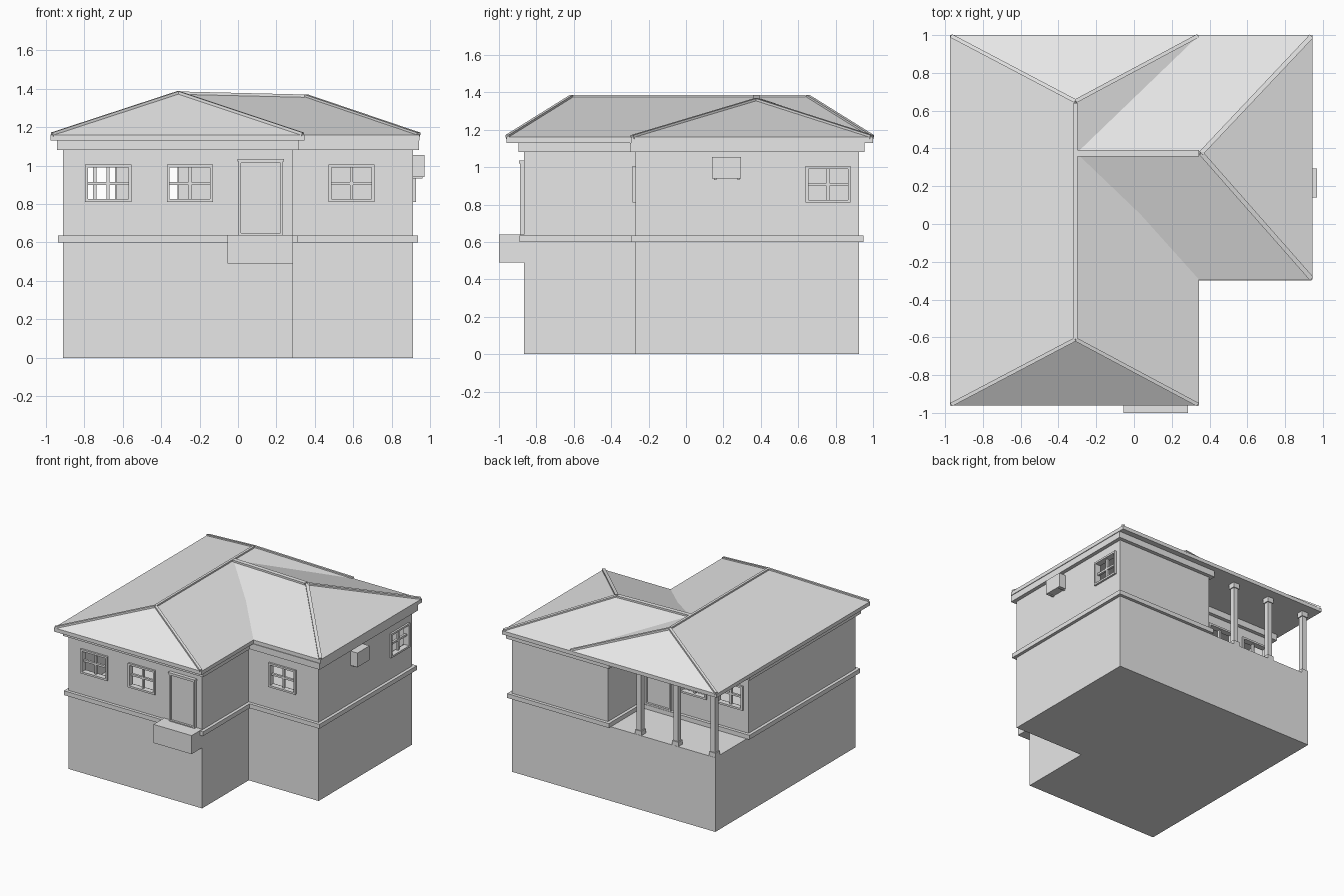
import bpy, bmesh
from mathutils import Vector, Matrix

cube = bpy.data.objects.get("Cube")
if cube:
    bpy.data.objects.remove(cube, do_unlink=True)

grey = bpy.data.materials.new("plain_grey")
grey.use_nodes = True
colour = (0.8, 0.8, 0.8, 1)
grey.diffuse_color = colour
grey.node_tree.nodes["Principled BSDF"].inputs["Base Color"].default_value = colour


def finish(bm, name):
    bmesh.ops.recalc_face_normals(bm, faces=bm.faces)
    mesh = bpy.data.meshes.new(name)
    bm.to_mesh(mesh)
    bm.free()
    mesh.materials.append(grey)
    ob = bpy.data.objects.new(name, mesh)
    bpy.context.scene.collection.objects.link(ob)
    return ob


def add_box(bm, lo, hi, frame=Matrix()):
    lo, hi = Vector(lo), Vector(hi)
    m = frame @ Matrix.Translation((lo + hi) / 2) @ Matrix.Diagonal((*(hi - lo), 1))
    bmesh.ops.create_cube(bm, size=1, matrix=m)


def boxes(name, parts, frame=Matrix()):
    bm = bmesh.new()
    for lo, hi in parts:
        add_box(bm, lo, hi, frame)
    return finish(bm, name)


def offset(poly, d):
    """Grow a right-angled counter-clockwise outline by d."""
    out = []
    for i, p in enumerate(poly):
        a, b, c = Vector(poly[i - 1]), Vector(p), Vector(poly[(i + 1) % len(poly)])
        e, f = (b - a).normalized(), (c - b).normalized()
        out.append(b + d * Vector((e.y + f.y, -e.x - f.x)))
    return out


def prism(name, poly, z0, z1):
    bm = bmesh.new()
    face = bm.faces.new([bm.verts.new((p[0], p[1], z0)) for p in poly])
    ext = bmesh.ops.extrude_face_region(bm, geom=[face], use_keep_orig=True)
    top = [v for v in ext["geom"] if isinstance(v, bmesh.types.BMVert)]
    bmesh.ops.translate(bm, verts=top, vec=(0, 0, z1 - z0))
    return finish(bm, name)


# Outlines: lower storey, and upper storey with the porch notch
W, E, S, N = -0.91, 0.91, -0.865, 0.925
IN_X, IN_Y, PORCH_X, PORCH_Y = 0.285, -0.27, 0.05, 0.5
SOFFIT, EAVE = 1.13, 1.16
lower = [(W, S), (IN_X, S), (IN_X, IN_Y), (E, IN_Y), (E, N), (W, N)]
upper = lower[:5] + [(PORCH_X, N), (PORCH_X, PORCH_Y), (W, PORCH_Y)]

prism("lower_storey", lower, 0, 0.6)
prism("belt_course", offset(upper, 0.025), 0.6, 0.635)
prism("frieze", offset(upper, 0.03), 1.08, SOFFIT)


# Wall frames: local x runs along the wall, local -y points outwards
def wall_frame(x, y, turns):
    return Matrix.Translation((x, y, 0)) @ Matrix.Rotation(turns * 1.5707963, 4, 'Z')


front, wing_front = wall_frame(0, S, 0), wall_frame(0, IN_Y, 0)
side, porch_back = wall_frame(E, 0, 1), wall_frame(0, PORCH_Y, 2)
windows = [
    ("front_window_outer", front, -0.675), ("front_window_inner", front, -0.25),
    ("wing_window", wing_front, 0.59), ("side_window", side, 0.76),
    ("porch_window_outer", porch_back, 0.745), ("porch_window_inner", porch_back, 0.42),
]
HALF, SILL, HEAD = 0.12, 0.81, 1.005

# Hollow upper walls with window openings
outer = [Vector(p) for p in upper]
walls = prism("upper_walls", outer, 0.6, SOFFIT)
room = prism("room_cutter", offset(upper, -0.04), 0.5, SOFFIT + 0.1)
bm = bmesh.new()
for name, frame, u in windows:
    add_box(bm, (u - HALF + 0.01, -0.03, SILL + 0.01), (u + HALF - 0.01, 0.06, HEAD - 0.01), frame)
holes = finish(bm, "window_cutter")
for cutter in (room, holes):
    mod = walls.modifiers.new("cut", 'BOOLEAN')
    mod.operation, mod.solver, mod.object = 'DIFFERENCE', 'EXACT', cutter
bpy.context.view_layer.update()
graph = bpy.context.evaluated_depsgraph_get()
cut_mesh = bpy.data.meshes.new_from_object(walls.evaluated_get(graph))
walls.modifiers.clear()
walls.data = cut_mesh
for cutter in (room, holes):
    bpy.data.objects.remove(cutter, do_unlink=True)


def border(u0, u1, z0, z1, t, y0, y1):
    return [((u0, y0, z0), (u0 + t, y1, z1)), ((u1 - t, y0, z0), (u1, y1, z1)),
            ((u0 + t, y0, z1 - t), (u1 - t, y1, z1)), ((u0 + t, y0, z0), (u1 - t, y1, z0 + t))]


# Window frames with cross bars
for name, frame, u in windows:
    parts = border(u - HALF, u + HALF, SILL, HEAD, 0.015, -0.015, 0.03)
    mid = (SILL + HEAD) / 2
    parts += [((u - 0.008, 0.005, SILL), (u + 0.008, 0.025, HEAD)),
              ((u - HALF, 0.006, mid - 0.008), (u + HALF, 0.024, mid + 0.008))]
    boxes(name, parts, frame)

# Doors
for name, frame, u in (("front_door", front, 0.118), ("porch_door", porch_back, 0.11)):
    parts = border(u - 0.115, u + 0.115, 0.635, 1.025, 0.013, -0.022, 0.01)
    parts += [((u - 0.11, -0.005, 0.64), (u + 0.11, 0.01, 1.02)),
              ((u - 0.12, -0.028, 1.02), (u + 0.12, 0.01, 1.035))]
    boxes(name, parts, frame)

boxes("front_step", [((-0.055, -1.0, 0.49), (IN_X, S + 0.01, 0.64))])

# Wall-mounted air unit with brackets
boxes("air_unit", [((0.14, -0.06, 0.94), (0.295, 0.01, 1.055))]
      + [((y, -0.05, 0.932), (y + 0.012, 0, 0.94)) for y in (0.15, 0.275)], side)

# Porch posts
for i, x in enumerate((-0.882, -0.55, -0.22)):
    y = N - 0.03
    boxes(f"porch_post_{i + 1}", [
        ((x - r, y - r, z0), (x + r, y + r, z1))
        for r, z0, z1 in ((0.028, 0.6, 0.635), (0.02, 0.635, 1.09), (0.028, 1.09, SOFFIT))])


# Hipped roofs: vertical fascia below, slopes up to a ridge
def hip_roof(name, corners, ridge, groups):
    bm = bmesh.new()
    low = [bm.verts.new((*c, SOFFIT)) for c in corners]
    eave = [bm.verts.new((*c, EAVE)) for c in corners]
    top = [bm.verts.new(r) for r in ridge]
    bm.faces.new(low)
    for i in range(4):
        j = (i + 1) % 4
        bm.faces.new((low[i], low[j], eave[j], eave[i]))
        bm.faces.new([eave[i], eave[j]] + [top[k] for k in groups[i]])
    return finish(bm, name)


RX, RY = -0.31, 0.375
main_corners = [(-0.975, -0.96), (0.345, -0.96), (0.345, 1.0), (-0.975, 1.0)]
main_ridge = [Vector((RX, -0.61, 1.378)), Vector((RX, 0.65, 1.378))]
wing_corners = [(RX, -0.295), (0.945, -0.295), (0.945, 1.0), (RX, 1.0)]
wing_ridge = [Vector((RX, RY, 1.376)), Vector((0.355, RY, 1.36))]
hip_roof("main_roof", main_corners, main_ridge, [(0,), (1, 0), (1,), (0, 1)])
hip_roof("wing_roof", wing_corners, wing_ridge, [(1, 0), (1,), (0, 1), (0,)])

# Ridge and hip caps
spans = [(*main_ridge, 0.02), (*wing_ridge, 0.035)]
spans += [(main_ridge[k], Vector((*c, EAVE)), 0.02) for k, c in zip((0, 0, 1, 1), main_corners)]
spans += [(wing_ridge[1], Vector((*c, EAVE)), 0.025) for c in wing_corners[1:3]]
bm = bmesh.new()
for a, b, width in spans:
    along = (b - a).normalized()
    across = Vector((0, 0, 1)).cross(along).normalized()
    up = along.cross(across)
    frame = Matrix((along, across, up)).transposed().to_4x4()
    frame.translation = a
    add_box(bm, (0, -width / 2, -0.012), ((b - a).length - 0.01, width / 2, 0.009), frame)
finish(bm, "roof_caps")
